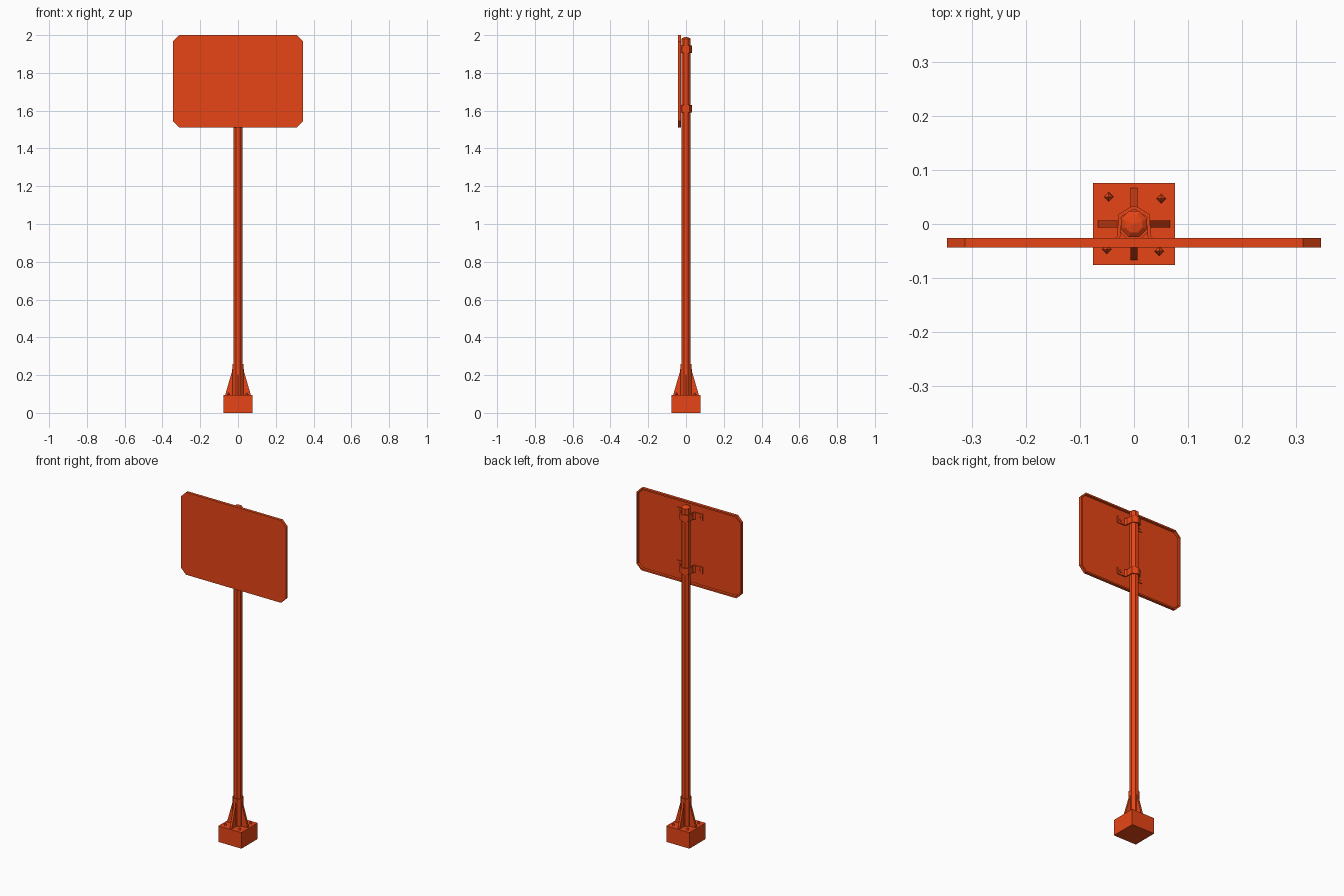
import bpy, bmesh, math
from mathutils import Vector

cube = bpy.data.objects.get("Cube")
if cube:
    bpy.data.objects.remove(cube)

paint = bpy.data.materials.new("bright orange red paint")
paint.use_nodes = True
colour = (0.8, 0.06, 0.008, 1)
paint.diffuse_color = colour
paint.node_tree.nodes["Principled BSDF"].inputs["Base Color"].default_value = colour


def finish(name, bm):
    bmesh.ops.recalc_face_normals(bm, faces=bm.faces)
    mesh = bpy.data.meshes.new(name)
    bm.to_mesh(mesh)
    bm.free()
    mesh.materials.append(paint)
    obj = bpy.data.objects.new(name, mesh)
    bpy.context.collection.objects.link(obj)
    return obj


def extrude(name, points, offset):
    """Closed outline swept along an offset."""
    bm = bmesh.new()
    face = bm.faces.new([bm.verts.new(p) for p in points])
    moved = bmesh.ops.extrude_face_region(bm, geom=[face], use_keep_orig=True)["geom"]
    bmesh.ops.translate(bm, vec=Vector(offset),
                        verts=[v for v in moved if isinstance(v, bmesh.types.BMVert)])
    return finish(name, bm)


def lathe(name, profile, sides, centre=(0, 0), turn=0.0):
    """Stack of (radius, height) rings with flat ends."""
    bm = bmesh.new()
    rings = []
    for r, z in profile:
        angles = [turn + math.tau * i / sides for i in range(sides)]
        rings.append([bm.verts.new((centre[0] + r * math.cos(a),
                                    centre[1] + r * math.sin(a), z)) for a in angles])
    for low, high in zip(rings, rings[1:]):
        for i in range(sides):
            j = (i + 1) % sides
            bm.faces.new((low[i], low[j], high[j], high[i]))
    bm.faces.new(rings[0])
    bm.faces.new(rings[-1])
    return finish(name, bm)


# Footing block
half = 0.076
extrude("base_block", [(-half, -half, 0), (half, -half, 0),
                       (half, half, 0), (-half, half, 0)], (0, 0, 0.095))

# Pole with a low domed top, and the sleeve around its foot
eighth = math.pi / 8
lathe("pole", [(0.026, 0.09), (0.026, 1.98), (0.017, 1.987), (0.001, 1.99)],
      8, turn=eighth)
lathe("sleeve", [(0.031, 0.09), (0.031, 0.26)], 8, turn=eighth)

# Four tapering gusset plates
for i in range(4):
    plate = extrude("gusset_%d" % (i + 1),
                    [(0.02, -0.0065, 0.09), (0.067, -0.0065, 0.09),
                     (0.065, -0.0065, 0.105), (0.033, -0.0065, 0.215),
                     (0.03, -0.0065, 0.235), (0.02, -0.0065, 0.235)], (0, 0.013, 0))
    plate.rotation_euler.z = i * math.pi / 2

# Anchor bolts, set slightly askew
for i in range(4):
    angle = math.radians(43 + 90 * i)
    lathe("anchor_bolt_%d" % (i + 1), [(0.009, 0.094), (0.008, 0.1), (0.001, 0.108)],
          4, (0.0685 * math.cos(angle), 0.0685 * math.sin(angle)))

# Sign panel with cut corners and a raised rim around its back
w, low, high, cut = 0.345, 1.511, 2.0, 0.033
front = -0.043
outline = [(-w + cut, low), (w - cut, low), (w, low + cut), (w, high - cut),
           (w - cut, high), (-w + cut, high), (-w, high - cut), (-w, low + cut)]
panel = extrude("sign_panel", [(x, front, z) for x, z in outline], (0, 0.017, 0))
bm = bmesh.new()
bm.from_mesh(panel.data)
back = max(bm.faces, key=lambda f: f.calc_center_median().y)
bmesh.ops.inset_region(bm, faces=[back], thickness=0.01)
bmesh.ops.inset_region(bm, faces=[back], thickness=0.002)
bmesh.ops.translate(bm, verts=back.verts, vec=(0, -0.012, 0))
bm.to_mesh(panel.data)
bm.free()

# Clamp straps wrapping the pole, with ears bolted to the panel
outer = [(0.085, -0.039), (0.085, -0.033), (0.04, -0.033), (0.031, -0.022),
         (0.029, 0.018), (0.004, 0.033)]
inner = [(0.004, 0.026), (0.024, 0.013), (0.025, -0.022), (0.033, -0.039)]
strap = (outer + [(-x, y) for x, y in reversed(outer)]
         + [(-x, y) for x, y in reversed(inner)] + inner)
for name, z in (("upper", 1.925), ("lower", 1.61)):
    extrude(name + "_clamp", [(x, y, z - 0.02) for x, y in strap], (0, 0, 0.04))
    for side, label in ((1, "left"), (-1, "right")):
        bolt = lathe("%s_%s_clamp_bolt" % (name, label), [(0.008, 0), (0.008, 0.005)], 6)
        bolt.rotation_euler.x = -math.pi / 2
        bolt.location = (side * 0.066, -0.034, z)
